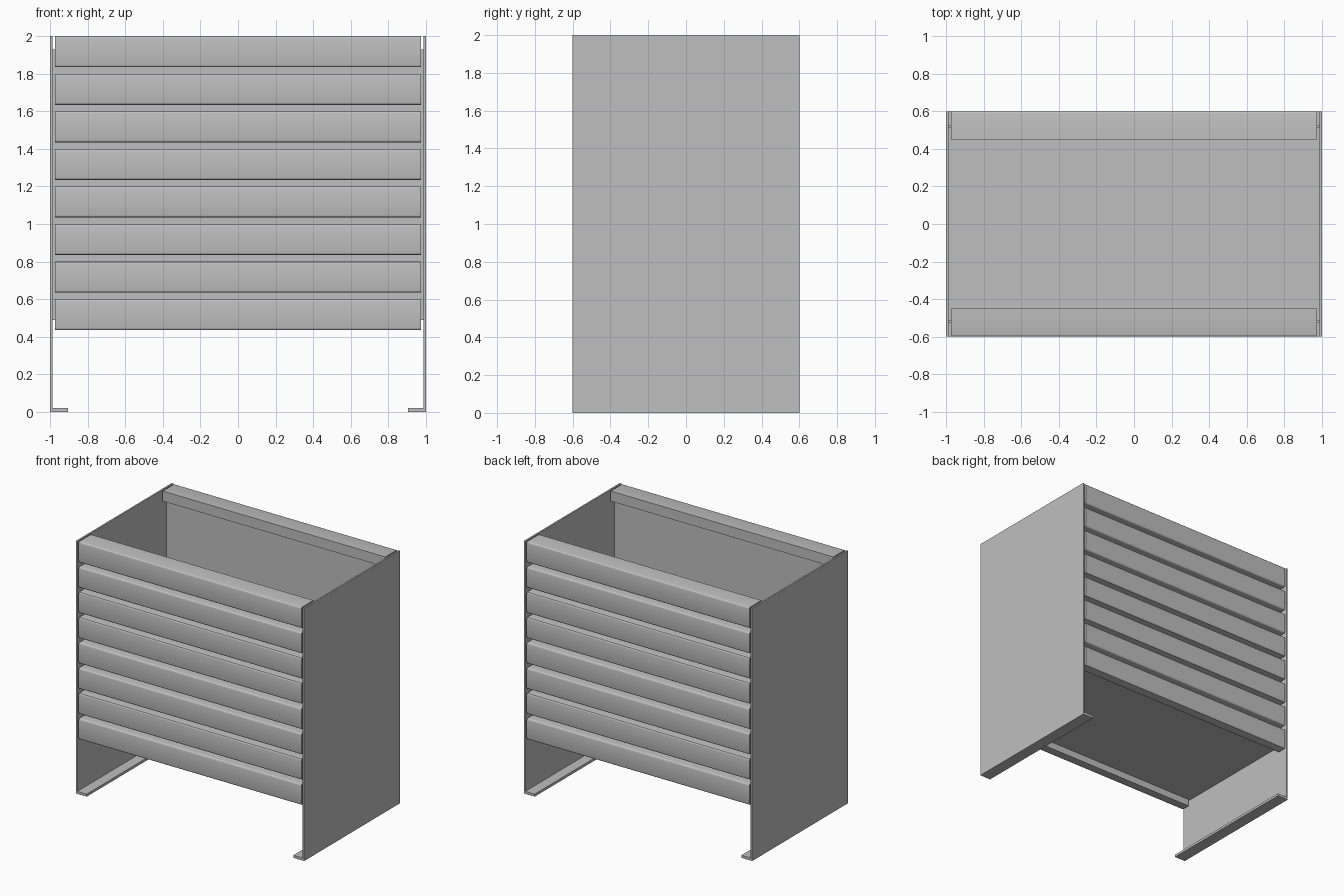
import bpy
import bmesh
from mathutils import Vector

cube = bpy.data.objects.get("Cube")
if cube:
    bpy.data.objects.remove(cube, do_unlink=True)

# Single sheet metal colour
metal = bpy.data.materials.new("light grey metal")
metal.use_nodes = True
grey = (0.52, 0.52, 0.52, 1)
metal.diffuse_color = grey
metal.node_tree.nodes["Principled BSDF"].inputs["Base Color"].default_value = grey

DEPTH = 0.6        # half depth of the whole bin
LINER = 0.525      # outer face of the inner liner
SLAT_HALF = 0.975  # half length of the slats
PITCH = 0.2        # slat spacing
SLAT_HEIGHT = 0.165


def extrude_profile(name, points, direction, round_edge=None, radius=0.012):
    """Sweep a closed profile along direction, rounding the chosen long edges."""
    bm = bmesh.new()
    face = bm.faces.new([bm.verts.new(p) for p in points])
    swept = bmesh.ops.extrude_face_region(bm, geom=[face])
    new_verts = [g for g in swept["geom"] if isinstance(g, bmesh.types.BMVert)]
    bmesh.ops.translate(bm, verts=new_verts, vec=direction)
    if round_edge:
        axis = Vector(direction).normalized()
        edges = [e for e in bm.edges
                 if abs((e.verts[0].co - e.verts[1].co).normalized().dot(axis)) > 0.9
                 and round_edge(e.verts[0].co)]
        bmesh.ops.bevel(bm, geom=edges, offset=radius, segments=3,
                        profile=0.5, affect='EDGES')
    bmesh.ops.recalc_face_normals(bm, faces=bm.faces)
    mesh = bpy.data.meshes.new(name)
    bm.to_mesh(mesh)
    bm.free()
    mesh.materials.append(metal)
    obj = bpy.data.objects.new(name, mesh)
    bpy.context.collection.objects.link(obj)
    bpy.ops.object.select_all(action='DESELECT')
    obj.select_set(True)
    bpy.context.view_layer.objects.active = obj
    bpy.ops.object.shade_smooth_by_angle()
    return obj


# Side panels with a foot flange folded inwards
for side, label in ((1, "left"), (-1, "right")):
    outline = [(1, 0), (1, 2), (0.987, 2), (0.987, 0.02), (0.905, 0.02), (0.905, 0)]
    extrude_profile(label + "_side_panel",
                    [(side * x, -DEPTH, z) for x, z in outline],
                    (0, 2 * DEPTH, 0))

# Inner liner: open-topped folded sheet with floor and two walls
liner = [(-LINER, 1.93), (-LINER, 0.49), (LINER, 0.49), (LINER, 1.93),
         (LINER - 0.012, 1.93), (LINER - 0.012, 0.502),
         (0.012 - LINER, 0.502), (0.012 - LINER, 1.93)]
extrude_profile("inner_liner", [(-0.987, y, z) for y, z in liner], (1.974, 0, 0))

# Horizontal slats on front and back, the top one widened into a rim rail
for side, label in ((-1, "front"), (1, "back")):
    for i in range(8):
        top = 2 - i * PITCH
        bottom = top - SLAT_HEIGHT
        if i == 0:
            name = label + "_top_rail"
            profile = [(DEPTH, bottom), (LINER, bottom), (LINER, 1.92),
                       (0.45, 1.92), (0.45, top), (DEPTH, top)]
        else:
            name = f"{label}_slat_{i}"
            profile = [(DEPTH, bottom), (LINER, bottom), (LINER, top), (DEPTH, top)]
        extrude_profile(name,
                        [(-SLAT_HALF, side * y, z) for y, z in profile],
                        (2 * SLAT_HALF, 0, 0),
                        round_edge=lambda co: abs(co.y) > DEPTH - 0.01)
